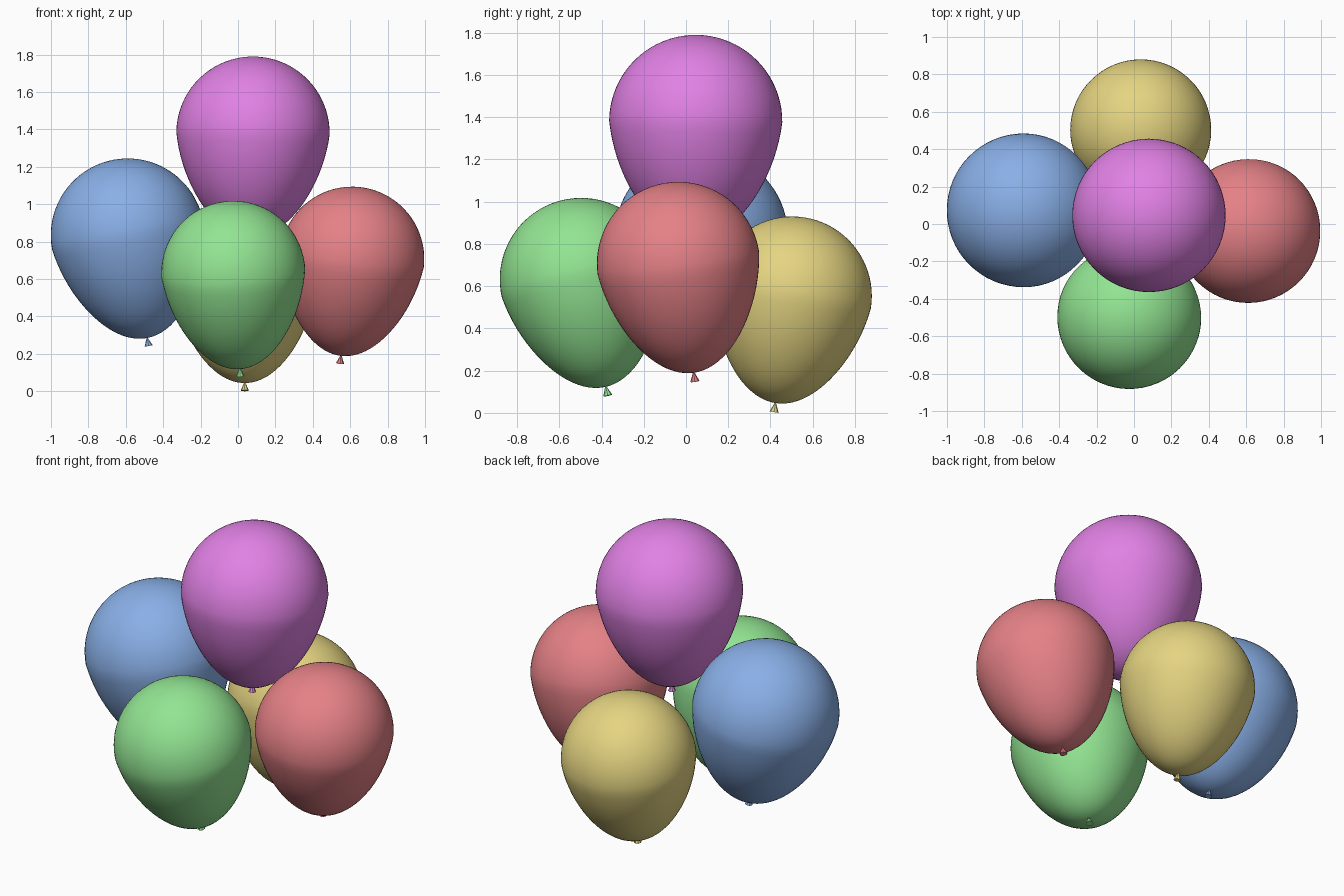
import bpy, bmesh
from mathutils import Vector, Matrix

if "Cube" in bpy.data.objects:
    bpy.data.objects.remove(bpy.data.objects["Cube"])


def balloon(name, color, radius, centre, lean):
    """Egg-shaped balloon whose lower end leans by (dx, dy) per unit of drop, with a knot."""
    mat = bpy.data.materials.new(name + "_colour")
    mat.diffuse_color = (*color, 1)
    mat.use_nodes = True
    mat.node_tree.nodes["Principled BSDF"].inputs["Base Color"].default_value = mat.diffuse_color
    down = Vector((lean[0], lean[1], -1)).normalized()
    turn = Vector((0, 0, -1)).rotation_difference(down).to_matrix().to_4x4()
    place = Matrix.Translation(centre) @ turn

    # Body: sphere, lower half stretched and narrowed
    bm = bmesh.new()
    bmesh.ops.create_uvsphere(bm, u_segments=64, v_segments=40, radius=1)
    for v in bm.verts:
        if v.co.z < 0:
            k = 1 + 0.15 * v.co.z
            v.co = Vector((v.co.x * k, v.co.y * k, v.co.z * 1.36))
        v.co *= radius
    finish(bm, name + "_balloon", mat, place, True)

    # Knot: small flared cone below the neck
    bm = bmesh.new()
    bmesh.ops.create_cone(bm, cap_ends=True, segments=8, radius1=0.022,
                          radius2=0.003, depth=0.045,
                          matrix=Matrix.Translation((0, 0, -1.36 * radius - 0.021)))
    finish(bm, name + "_knot", mat, place, False)


def finish(bm, name, mat, place, smooth):
    mesh = bpy.data.meshes.new(name)
    for f in bm.faces:
        f.smooth = smooth
    bm.to_mesh(mesh)
    bm.free()
    mesh.materials.append(mat)
    obj = bpy.data.objects.new(name, mesh)
    obj.matrix_world = place
    bpy.context.collection.objects.link(obj)


# The bunch: one high in the middle, four around it
balloon("magenta", (0.75, 0.22, 0.78), 0.41, (0.08, 0.046, 1.38), (-0.02, -0.01))
balloon("blue", (0.25, 0.43, 0.80), 0.411, (-0.59, 0.073, 0.834), (0.19, 0.0))
balloon("red", (0.78, 0.22, 0.24), 0.386, (0.61, -0.036, 0.708), (-0.115, 0.14))
balloon("green", (0.29, 0.78, 0.29), 0.385, (-0.025, -0.497, 0.633), (0.067, 0.23))
balloon("yellow", (0.78, 0.66, 0.22), 0.377, (0.036, 0.503, 0.553), (0.0, -0.157))
